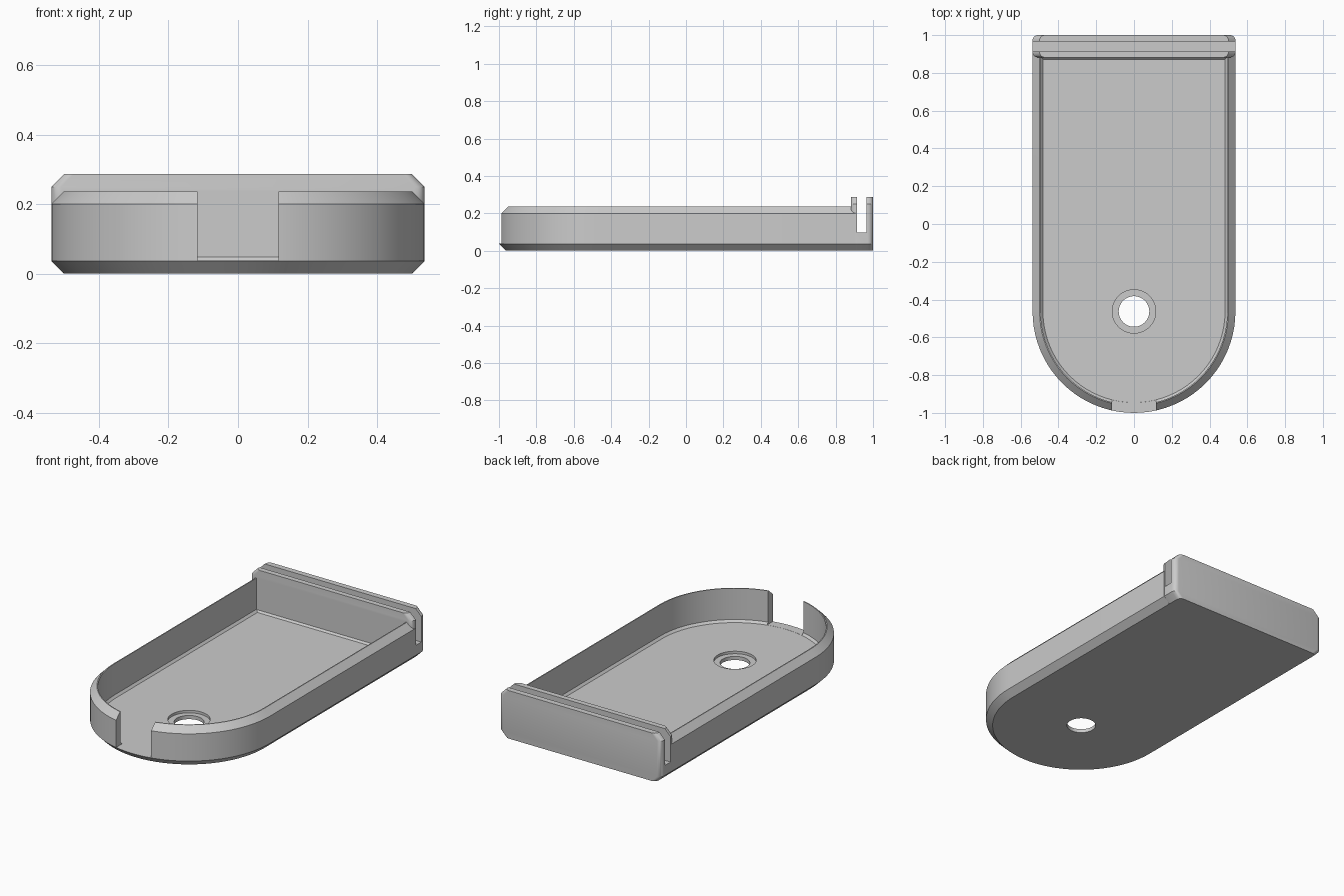
import bpy, bmesh
from math import pi, cos, sin

if "Cube" in bpy.data.objects:
    bpy.data.objects.remove(bpy.data.objects["Cube"])

HALF = 0.537      # half width and nose radius
CH = 0.037        # edge chamfer
NOSE_Y = -0.463   # centre of the rounded end


def loft(name, rings):
    """Solid skin through equal-length rings, capped at both ends."""
    bm = bmesh.new()
    loops = [[bm.verts.new(p) for p in r] for r in rings]
    n = len(rings[0])
    for a, b in zip(loops, loops[1:]):
        for i in range(n):
            j = (i + 1) % n
            bm.faces.new((a[i], a[j], b[j], b[i]))
    bm.faces.new(loops[0][::-1])
    bm.faces.new(loops[-1])
    bmesh.ops.recalc_face_normals(bm, faces=bm.faces)
    me = bpy.data.meshes.new(name)
    bm.to_mesh(me)
    bm.free()
    ob = bpy.data.objects.new(name, me)
    bpy.context.collection.objects.link(ob)
    return ob


def d_ring(inset, back, z, n=40):
    r = HALF - inset
    pts = [(r * cos(pi + pi * i / n), NOSE_Y + r * sin(pi + pi * i / n), z)
           for i in range(n + 1)]
    return pts + [(r, back, z), (-r, back, z)]


def round_rect(inset, y0, y1, r, z, n=5):
    hx = HALF - inset
    pts = []
    for k, (cx, cy) in enumerate([(hx - r, y1 - r), (r - hx, y1 - r),
                                  (r - hx, y0 + r), (hx - r, y0 + r)]):
        for i in range(n + 1):
            a = (k + i / n) * pi / 2
            pts.append((cx + r * cos(a), cy + r * sin(a), z))
    return pts


def box(name, x, y0, y1, z0, z1):
    return loft(name, [[(-x, y0, z), (x, y0, z), (x, y1, z), (-x, y1, z)]
                       for z in (z0, z1)])


def disc(name, r, z0, z1, n=48):
    return loft(name, [[(r * cos(2 * pi * i / n), NOSE_Y + r * sin(2 * pi * i / n), z)
                        for i in range(n)] for z in (z0, z1)])


def combine(target, other, op):
    mod = target.modifiers.new(op, 'BOOLEAN')
    mod.object, mod.operation, mod.solver = other, op, 'EXACT'
    bpy.context.view_layer.objects.active = target
    bpy.ops.object.modifier_apply(modifier=mod.name)
    bpy.data.objects.remove(other, do_unlink=True)


# Tray: outside skin, over the rim, down to the floor
tray = loft("tray", [
    d_ring(CH, 0.905, 0), d_ring(0, 0.905, CH), d_ring(0, 0.905, 0.2),
    d_ring(CH, 0.905, 0.237), d_ring(0.043, 0.884, 0.237),
    d_ring(0.043, 0.884, 0.05), d_ring(0.055, 0.872, CH)])

# Slotted end block with chamfered ends
block = loft("end_block", [round_rect(i, 0.882, 1.0, 0.028, z) for i, z in
                           ((CH, 0), (0, CH), (0, 0.25), (CH, 0.287))])
combine(tray, block, 'UNION')
combine(tray, box("slot_cutter", 0.7, 0.914, 0.966, 0.097, 0.4), 'DIFFERENCE')

# Front notch and stepped hole
combine(tray, box("notch_cutter", 0.116, -1.1, -0.85, CH + 0.0005, 0.4), 'DIFFERENCE')
combine(tray, disc("counterbore_cutter", 0.115, 0.022, 0.1), 'DIFFERENCE')
combine(tray, disc("hole_cutter", 0.081, -0.1, 0.1), 'DIFFERENCE')

tray.select_set(True)
bpy.context.view_layer.objects.active = tray
bpy.ops.object.shade_smooth_by_angle(angle=pi / 7)
